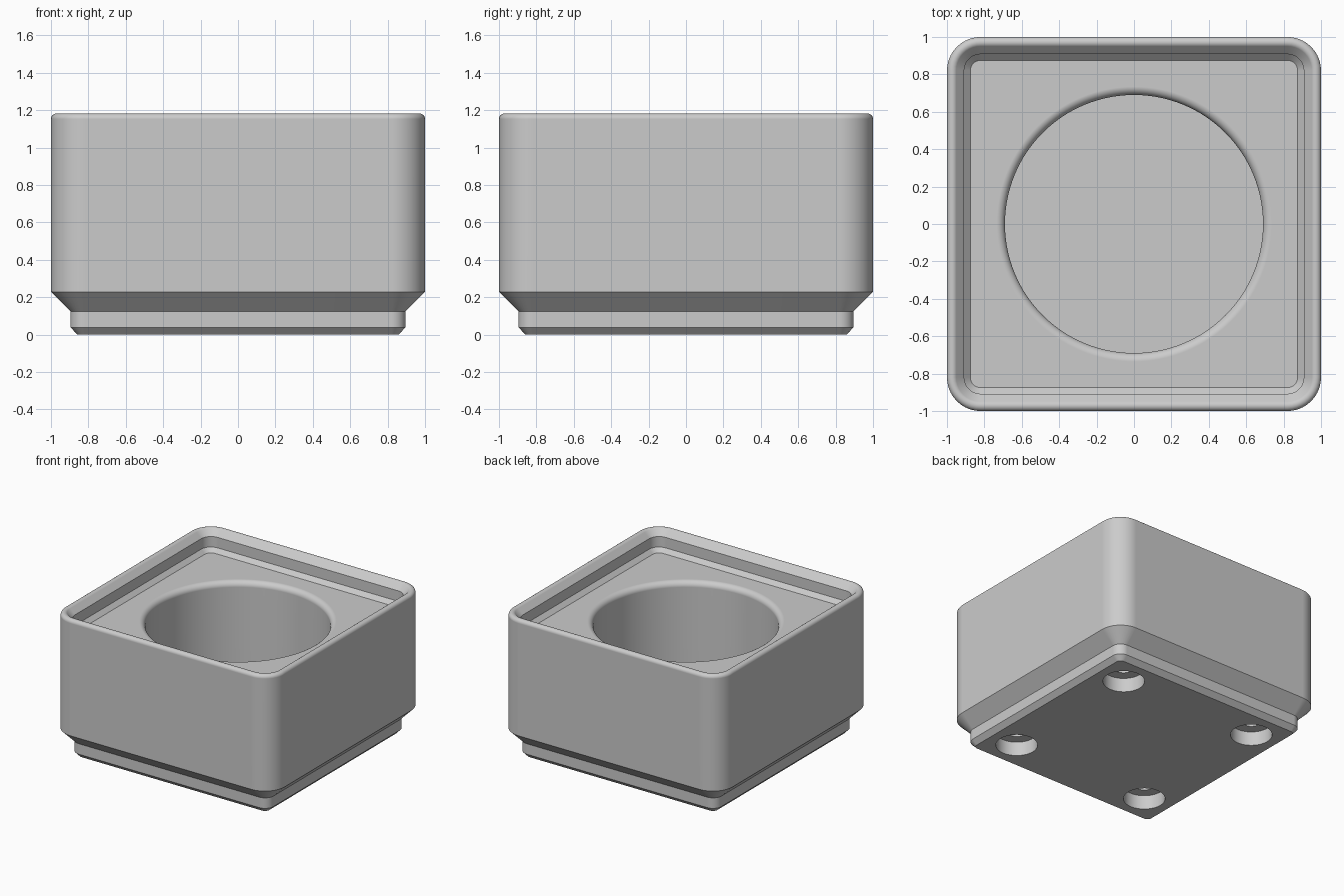
import bpy, bmesh
from math import sin, cos, pi, radians

old = bpy.data.objects.get("Cube")
if old:
    bpy.data.objects.remove(old, do_unlink=True)

grey = bpy.data.materials.new("light grey")
grey.use_nodes = True
colour = (0.6, 0.6, 0.6, 1)
grey.diffuse_color = colour
grey.node_tree.nodes["Principled BSDF"].inputs["Base Color"].default_value = colour

CORNER = 0.82   # centre of every rounded corner


def arc(cx, cz, r, start, end, steps):
    """Points of an arc in the profile plane, angles in degrees."""
    angles = [radians(start + (end - start) * i / steps) for i in range(steps + 1)]
    return [(cx + r * cos(a), cz + r * sin(a)) for a in angles]


def square_ring(half, z, steps=10):
    """Rounded square outline whose corners share fixed centres."""
    pts = []
    for q in range(4):
        mid = pi / 4 + q * pi / 2
        cx, cy = CORNER * 2 ** 0.5 * cos(mid), CORNER * 2 ** 0.5 * sin(mid)
        for i in range(steps + 1):
            a = q * pi / 2 + i * pi / 2 / steps
            pts.append((cx + (half - CORNER) * cos(a), cy + (half - CORNER) * sin(a), z))
    return pts


def round_ring(radius, z, cx, cy, steps):
    turn = [2 * pi * i / steps for i in range(steps)]
    return [(cx + radius * cos(a), cy + radius * sin(a), z) for a in turn]


def loft(name, rings):
    """Skin consecutive rings and cap both ends."""
    bm = bmesh.new()
    loops = [[bm.verts.new(p) for p in ring] for ring in rings]
    n = len(loops[0])
    for low, high in zip(loops, loops[1:]):
        for i in range(n):
            j = (i + 1) % n
            bm.faces.new((low[i], low[j], high[j], high[i]))
    bm.faces.new(loops[0][::-1])
    bm.faces.new(loops[-1])
    bmesh.ops.recalc_face_normals(bm, faces=bm.faces)
    mesh = bpy.data.meshes.new(name)
    bm.to_mesh(mesh)
    bm.free()
    mesh.materials.append(grey)
    obj = bpy.data.objects.new(name, mesh)
    bpy.context.collection.objects.link(obj)
    return obj


# Body: stepped foot, straight wall, rounded lip, recessed top
profile = [(0.858, 0), (0.896, 0.039), (0.896, 0.125), (1, 0.229)]
profile += arc(0.971, 1.153, 0.029, 0, 135, 9)
profile += [(0.908, 1.131), (0.908, 1.045), (0.875, 1.012)]
body = loft("bin_body", [square_ring(h, z) for h, z in profile])

# Round pocket with a softened rim
pocket = [(0.69, 0.33)] + arc(0.735, 0.967, 0.045, 180, 90, 8) + [(0.735, 1.1)]
cutters = [loft("pocket_cutter", [round_ring(r, z, 0, 0, 128) for r, z in pocket])]

# Magnet recesses with screw holes under the four corners
recess = [(0.157, -0.05), (0.157, 0.116), (0.072, 0.116), (0.072, 0.29)]
for sx in (-1, 1):
    for sy in (-1, 1):
        rings = [round_ring(r, z, sx * 0.627, sy * 0.627, 48) for r, z in recess]
        cutters.append(loft("magnet_recess_cutter", rings))

for cutter in cutters:
    cut = body.modifiers.new("cut", "BOOLEAN")
    cut.operation = "DIFFERENCE"
    cut.solver = "EXACT"
    cut.object = cutter
    cutter.hide_render = True

# Bake the cuts, then drop the cutters
bpy.context.view_layer.update()
graph = bpy.context.evaluated_depsgraph_get()
baked = bpy.data.meshes.new_from_object(body.evaluated_get(graph))
body.modifiers.clear()
body.data = baked
for cutter in cutters:
    bpy.data.objects.remove(cutter, do_unlink=True)

# Smooth curves, crisp chamfers, flat walls
bpy.ops.object.select_all(action="DESELECT")
body.select_set(True)
bpy.context.view_layer.objects.active = body
bpy.ops.object.shade_smooth_by_angle(angle=radians(30))
weighted = body.modifiers.new("flat_walls", "WEIGHTED_NORMAL")
weighted.keep_sharp = True
